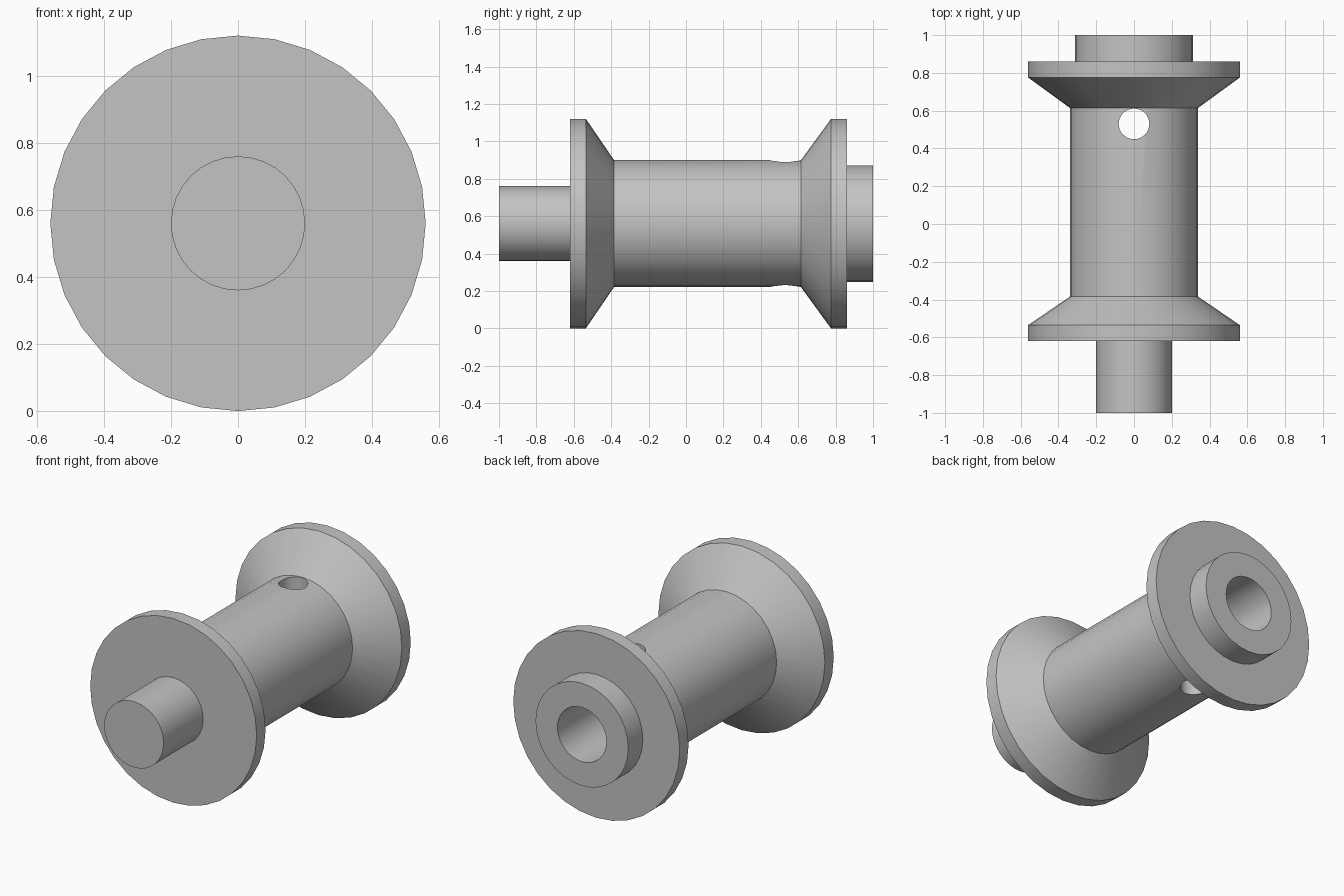
import bpy, bmesh, math
from mathutils import Matrix, Vector

cube = bpy.data.objects.get("Cube")
if cube:
    bpy.data.objects.remove(cube, do_unlink=True)

AXIS_Z = 0.56
SIDES = 32

grey = bpy.data.materials.new("plain grey")
grey.use_nodes = True
colour = (0.55, 0.55, 0.55, 1)
grey.diffuse_color = colour
grey.node_tree.nodes["Principled BSDF"].inputs["Base Color"].default_value = colour


def finish(name, bm):
    """Turn a bmesh into a linked grey object."""
    mesh = bpy.data.meshes.new(name)
    bm.to_mesh(mesh)
    bm.free()
    mesh.materials.append(grey)
    obj = bpy.data.objects.new(name, mesh)
    bpy.context.collection.objects.link(obj)
    return obj


def lathe(name, profile):
    """Revolve (radius, y) points about the long axis."""
    bm = bmesh.new()
    verts = [bm.verts.new((0, y, AXIS_Z + r)) for r, y in profile]
    edges = [bm.edges.new(pair) for pair in zip(verts, verts[1:])]
    bmesh.ops.spin(bm, geom=verts + edges, cent=(0, 0, AXIS_Z), axis=(0, 1, 0),
                   angle=math.tau, steps=SIDES, use_merge=True)
    bmesh.ops.remove_doubles(bm, verts=bm.verts, dist=0.0001)
    bmesh.ops.recalc_face_normals(bm, faces=bm.faces)
    return finish(name, bm)


# Spool body: shaft, front flange, barrel, rear flange, collar, blind bore
body = lathe("spool_body", [
    (0, -1), (0.2, -1), (0.2, -0.62),
    (0.56, -0.62), (0.56, -0.535), (0.34, -0.385),
    (0.34, 0.615), (0.56, 0.775), (0.56, 0.86),
    (0.312, 0.86), (0.312, 1), (0.165, 1), (0.165, 0.38), (0, 0.38),
])

# Vertical cross-pin hole near the rear of the barrel
bm = bmesh.new()
bmesh.ops.create_cone(bm, cap_ends=True, segments=SIDES, radius1=0.081,
                      radius2=0.081, depth=1,
                      matrix=Matrix.Translation(Vector((0, 0.53, AXIS_Z))))
cutter = finish("pin_hole_cutter", bm)
cutter.hide_render = True

cut = body.modifiers.new("pin_hole", "BOOLEAN")
cut.operation = "DIFFERENCE"
cut.solver = "EXACT"
cut.object = cutter

bpy.ops.object.select_all(action="DESELECT")
body.select_set(True)
bpy.context.view_layer.objects.active = body
bpy.ops.object.modifier_apply(modifier=cut.name)
bpy.data.objects.remove(cutter, do_unlink=True)
bpy.ops.object.shade_smooth_by_angle(angle=math.radians(25))
